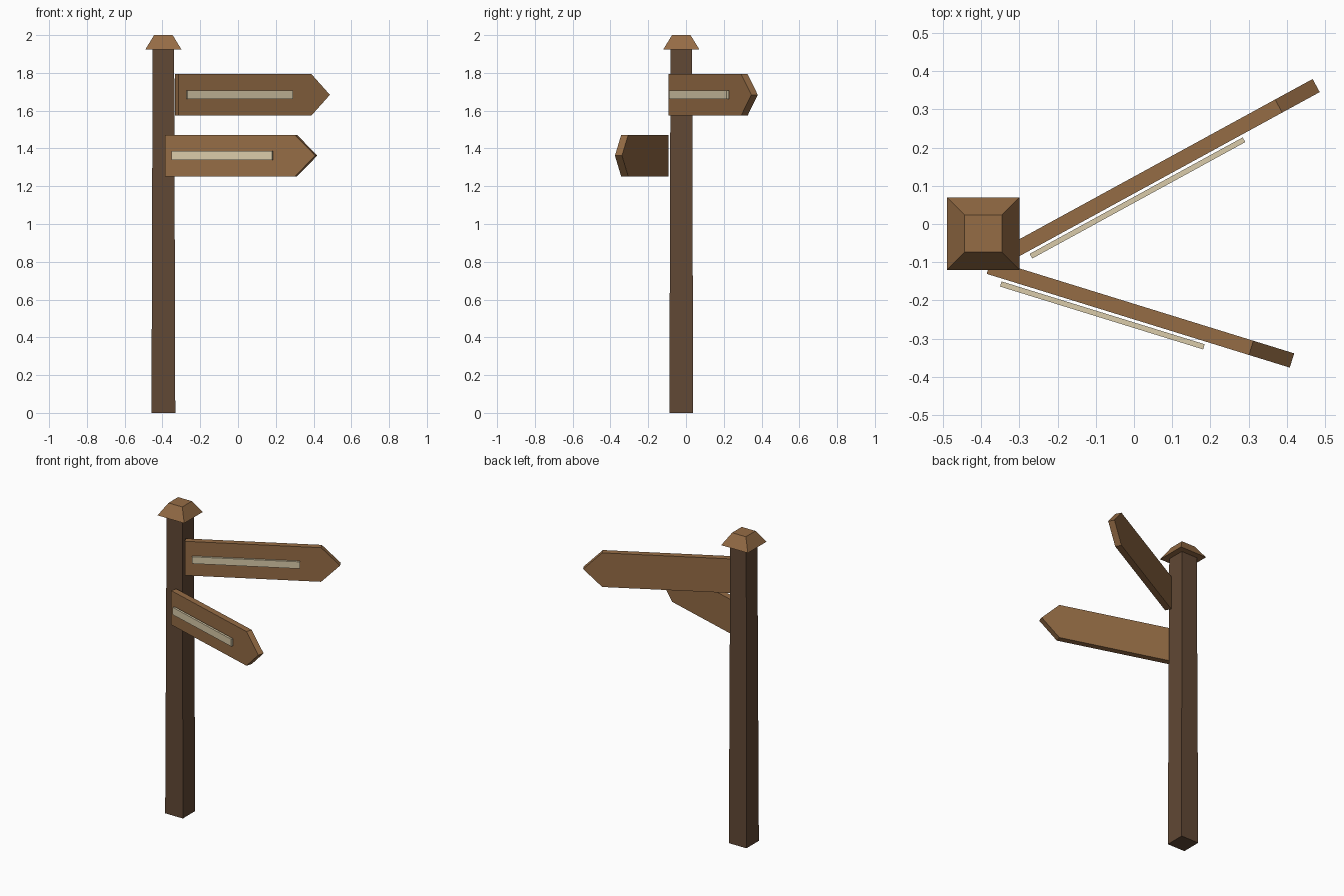
import bpy
from math import cos, sin

if "Cube" in bpy.data.objects:
    bpy.data.objects.remove(bpy.data.objects["Cube"])


def material(name, rgb):
    m = bpy.data.materials.new(name)
    m.diffuse_color = (*rgb, 1)
    m.use_nodes = True
    m.node_tree.nodes["Principled BSDF"].inputs["Base Color"].default_value = m.diffuse_color
    return m


DARK = material("dark_wood", (0.12, 0.065, 0.035))
WOOD = material("light_wood", (0.30, 0.15, 0.06))
CREAM = material("cream", (0.70, 0.60, 0.40))


def prism(name, ring_a, ring_b, mat):
    """Closed solid between two rings, the second on the outward side of the first."""
    n = len(ring_a)
    faces = [tuple(reversed(range(n))), tuple(range(n, 2 * n))]
    faces += [(i, (i + 1) % n, (i + 1) % n + n, i + n) for i in range(n)]
    me = bpy.data.meshes.new(name)
    me.from_pydata(ring_a + ring_b, [], faces)
    me.materials.append(mat)
    ob = bpy.data.objects.new(name, me)
    bpy.context.collection.objects.link(ob)
    return ob


PX, PY = -0.395, -0.025  # post axis


def square(h, z):
    return [(PX + a * h, PY + b * h, z) for a, b in ((-1, -1), (1, -1), (1, 1), (-1, 1))]


def slab(name, outline, thick, offset, origin, angle, mat):
    """Upright slab; outline is (along, up), offset is towards the front."""
    def ring(d):
        return [(origin[0] + u * cos(angle) + d * sin(angle),
                 origin[1] + u * sin(angle) - d * cos(angle),
                 origin[2] + v) for u, v in outline]
    return prism(name, ring(offset - thick / 2), ring(offset + thick / 2), mat)


def sign(name, origin, angle, length, plate_len, plate_h):
    # arrow board
    h, s = 0.11, length - 0.112
    slab(name + "_board", [(0, -h), (s, -h), (length, 0), (s, h), (0, h)],
         0.039, 0, origin, angle, WOOD)
    # raised pale strip, just in front of the board
    a, b, k = 0.043, 0.043 + plate_len, plate_h / 2
    slab(name + "_strip", [(a, -k), (b, -k), (b, k), (a, k)],
         0.014, 0.034, origin, angle, CREAM)


# tapered post and its cap
prism("post", square(0.063, 0), square(0.057, 1.93), DARK)
prism("post_cap", square(0.095, 1.925), square(0.049, 2.0), WOOD)

# two pointing signs
sign("upper_sign", (-0.324, -0.075, 1.684), 0.5, 0.913, 0.636, 0.044)
sign("lower_sign", (-0.380, -0.112, 1.362), -0.3, 0.831, 0.557, 0.047)
